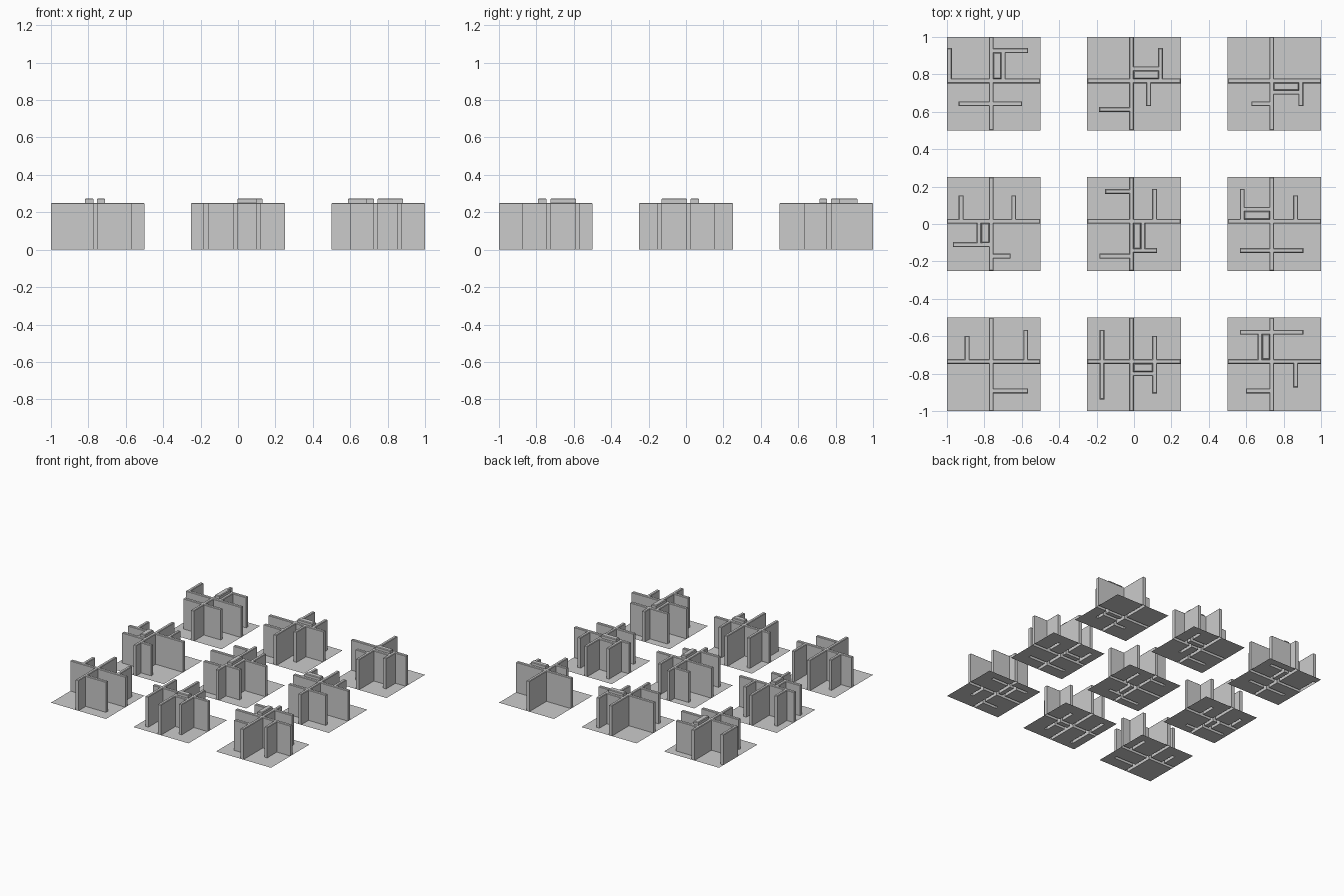
import bpy, bmesh

if "Cube" in bpy.data.objects:
    bpy.data.objects.remove(bpy.data.objects["Cube"])

T = 0.013                 # half wall thickness
WALL, CAP = 0.25, 0.275   # wall height, closed room height
CX, CY = -0.0135, 0.015   # centre lines of the main cross walls

# Per tile: (column, row): [("v", x, y0, y1) or ("h", y, x0, x1)]
TILES = {
    (-1, 1): [("v", -.237, CY, .19), ("h", .177, CX, .184), ("v", .05, CY, .177),
              ("h", -.107, -.188, .152)],
    (0, 1): [("v", .142, CY, .19), ("h", .08, CX, .142), ("v", .078, -.12, CY),
             ("h", -.138, -.187, CX)],
    (1, 1): [("h", -.045, CX, .142), ("v", .142, -.12, CY), ("h", -.107, -.123, CX)],
    (-1, 0): [("v", -.174, CY, .153), ("v", .107, CY, .153), ("v", -.079, -.11, CY),
              ("h", -.11, -.218, CX), ("h", -.172, CX, .11 - .02)],
    (0, 0): [("h", .174, -.155, CX), ("v", .11, CY, .188), ("v", .048, -.142, CY),
             ("h", -.142, CX, .123), ("h", -.172, -.185, CX)],
    (1, 0): [("v", -.171, CY, .188), ("h", .079, -.171, CX), ("v", .114, CY, .153),
             ("h", -.142, -.184, .156)],
    (-1, -1): [("v", -.142, CY, .152), ("v", .171, CY, .184), ("h", -.142, CX, .184)],
    (0, -1): [("v", -.171, -.188, .184), ("v", .11, -.156, .152), ("h", -.05, CX, .11)],
    (1, -1): [("h", .171, -.184, .156), ("v", -.076, CY, .171), ("v", .114, -.124, CY),
              ("h", -.142, -.152, CX)],
}


def finish(bm, name, loc, top, width):
    """Merge flat faces, soften the top rim and make an object."""
    bmesh.ops.remove_doubles(bm, verts=bm.verts, dist=1e-5)
    bmesh.ops.dissolve_limit(bm, angle_limit=0.01, verts=bm.verts, edges=bm.edges)
    bm.normal_update()
    rim = [e for e in bm.edges if len(e.link_faces) == 2
           and all(abs(v.co.z - top) < 1e-4 for v in e.verts)
           and abs(e.link_faces[0].normal.dot(e.link_faces[1].normal)) < 0.5]
    bmesh.ops.bevel(bm, geom=rim, offset=width, segments=1, profile=0.5,
                    affect='EDGES', clamp_overlap=True)
    me = bpy.data.meshes.new(name)
    bm.to_mesh(me)
    bm.free()
    ob = bpy.data.objects.new(name, me)
    ob.location = loc
    bpy.context.collection.objects.link(ob)


def tile(name, loc, branches):
    rects = []
    for kind, c, a, b in [("v", CX, -.25, .25), ("h", CY, -.25, .25)] + branches:
        r = (c - T, a, c + T, b) if kind == "v" else (a, c - T, b, c + T)
        rects.append([round(v, 4) for v in r])
    xs = sorted({-.25, .25} | {r[i] for r in rects for i in (0, 2)})
    ys = sorted({-.25, .25} | {r[i] for r in rects for i in (1, 3)})
    nx, ny = len(xs) - 1, len(ys) - 1

    def is_wall(i, j):
        if not (0 <= i < nx and 0 <= j < ny):
            return False
        x, y = (xs[i] + xs[i + 1]) / 2, (ys[j] + ys[j + 1]) / 2
        return any(r[0] < x < r[2] and r[1] < y < r[3] for r in rects)

    steps = ((1, 0), (-1, 0), (0, 1), (0, -1))
    cells = [(i, j) for i in range(nx) for j in range(ny)]
    bm = bmesh.new()

    def face(*pts):
        bm.faces.new([bm.verts.new(p) for p in pts])

    # floor with hollow walls raised out of it
    for i, j in cells:
        x0, x1, y0, y1 = xs[i], xs[i + 1], ys[j], ys[j + 1]
        w = is_wall(i, j)
        z = WALL if w else 0
        face((x0, y0, z), (x1, y0, z), (x1, y1, z), (x0, y1, z))
        if not w:
            continue
        sides = (((x1, y0), (x1, y1)), ((x0, y1), (x0, y0)),
                 ((x1, y1), (x0, y1)), ((x0, y0), (x1, y0)))
        for (dx, dy), (p, q) in zip(steps, sides):
            if not is_wall(i + dx, j + dy):
                face((*p, 0), (*q, 0), (*q, WALL), (*p, WALL))
    finish(bm, name, loc, WALL, 0.004)

    # fully enclosed rooms get a raised cap
    open_cells = {c for c in cells if not is_wall(*c)}
    todo = [c for c in open_cells if c[0] in (0, nx - 1) or c[1] in (0, ny - 1)]
    seen = set(todo)
    while todo:
        i, j = todo.pop()
        for dx, dy in steps:
            n = (i + dx, j + dy)
            if n in open_cells and n not in seen:
                seen.add(n)
                todo.append(n)
    room = open_cells - seen
    if room:
        g = 0.003
        x0 = xs[min(c[0] for c in room)] - g
        x1 = xs[max(c[0] for c in room) + 1] + g
        y0 = ys[min(c[1] for c in room)] - g
        y1 = ys[max(c[1] for c in room) + 1] + g
        bm = bmesh.new()
        bmesh.ops.create_cube(bm, size=1)
        for v in bm.verts:
            v.co = (x1 if v.co.x > 0 else x0, y1 if v.co.y > 0 else y0,
                    CAP if v.co.z > 0 else WALL - 0.01)
        finish(bm, name + "_room_cap", loc, CAP, 0.005)


for (cx, cy), branches in TILES.items():
    tile(f"maze_tile_{cx + 1}_{cy + 1}", (cx * .75, cy * .75, 0), branches)
